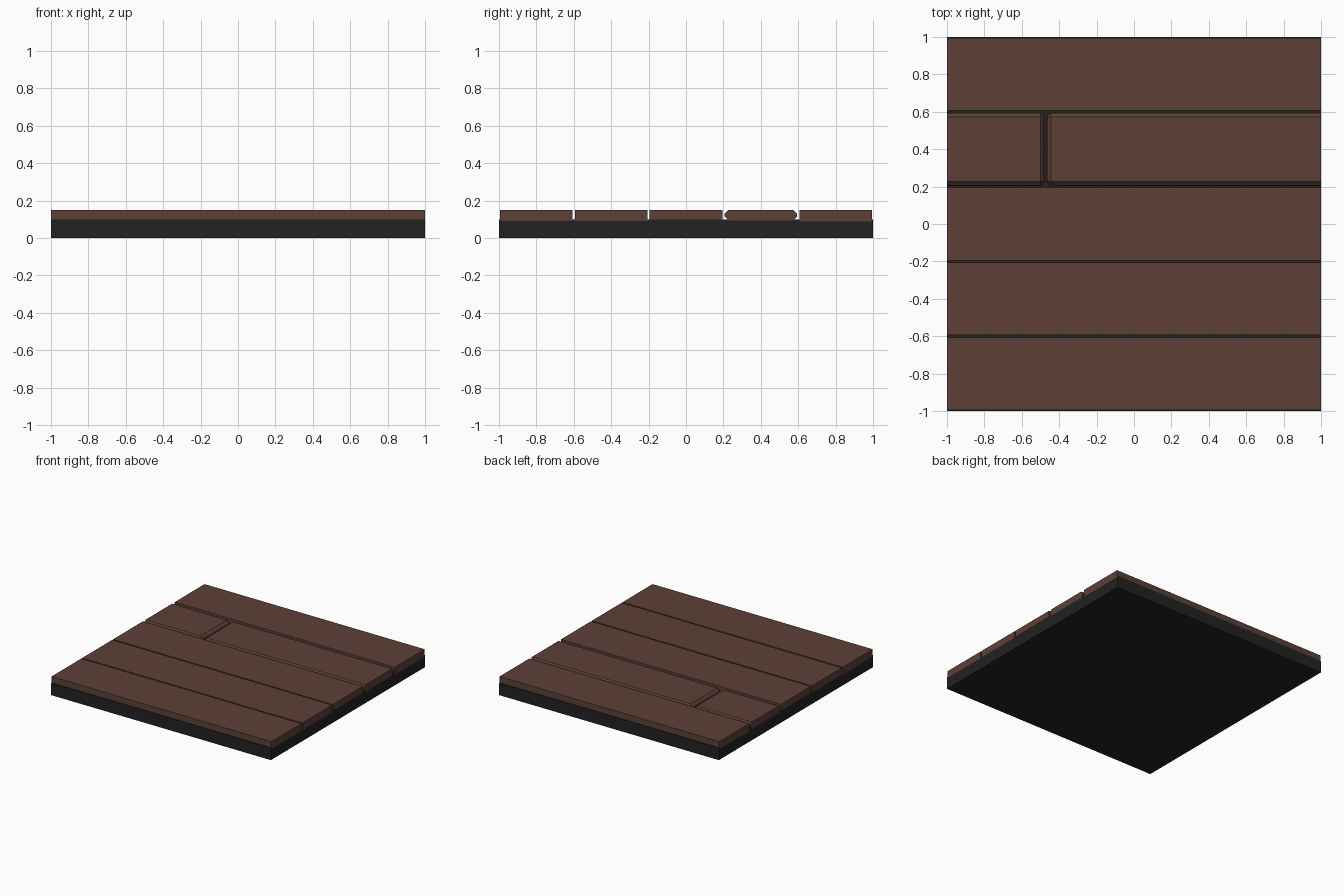
import bpy, bmesh

if "Cube" in bpy.data.objects:
    bpy.data.objects.remove(bpy.data.objects["Cube"])


def material(name, rgb):
    m = bpy.data.materials.new(name)
    m.diffuse_color = (*rgb, 1)
    m.use_nodes = True
    m.node_tree.nodes["Principled BSDF"].inputs["Base Color"].default_value = m.diffuse_color
    return m


brown = material("brown wood", (0.109, 0.051, 0.038))
black = material("dark underlay", (0.016, 0.016, 0.016))


def block(name, lo, hi, mat, chamfer=0):
    """Box between two corners; chamfers every edge not on the tile's x ends."""
    bm = bmesh.new()
    bmesh.ops.create_cube(bm, size=1)
    for v in bm.verts:
        v.co = [hi[i] if v.co[i] > 0 else lo[i] for i in range(3)]
    if chamfer:
        edges = [e for e in bm.edges
                 if not all(abs(v.co.x) > 0.999 for v in e.verts)]
        bmesh.ops.bevel(bm, geom=edges, offset=chamfer, segments=1,
                        affect='EDGES', clamp_overlap=True)
    bmesh.ops.recalc_face_normals(bm, faces=bm.faces)
    mesh = bpy.data.meshes.new(name)
    bm.to_mesh(mesh)
    bm.free()
    mesh.materials.append(mat)
    ob = bpy.data.objects.new(name, mesh)
    bpy.context.collection.objects.link(ob)
    return ob


# dark slab under the floor, a hair short of the plank ends
block("underlay", (-0.999, -1, 0), (0.999, 1, 0.1), black)

# five rows of planks; the fourth row has a butt joint
joint = (-0.48, -0.465)
bottoms = [0.09, 0.092, 0.098, 0.094, 0.088]
for row, bottom in enumerate(bottoms):
    y = -0.8 + 0.4 * row
    spans = [(-1, joint[0]), (joint[1], 1)] if row == 3 else [(-1, 1)]
    for n, (x0, x1) in enumerate(spans):
        block(f"plank_{row + 1}_{n + 1}", (x0, y - 0.194, bottom),
              (x1, y + 0.194, 0.15), brown, 0.021)
